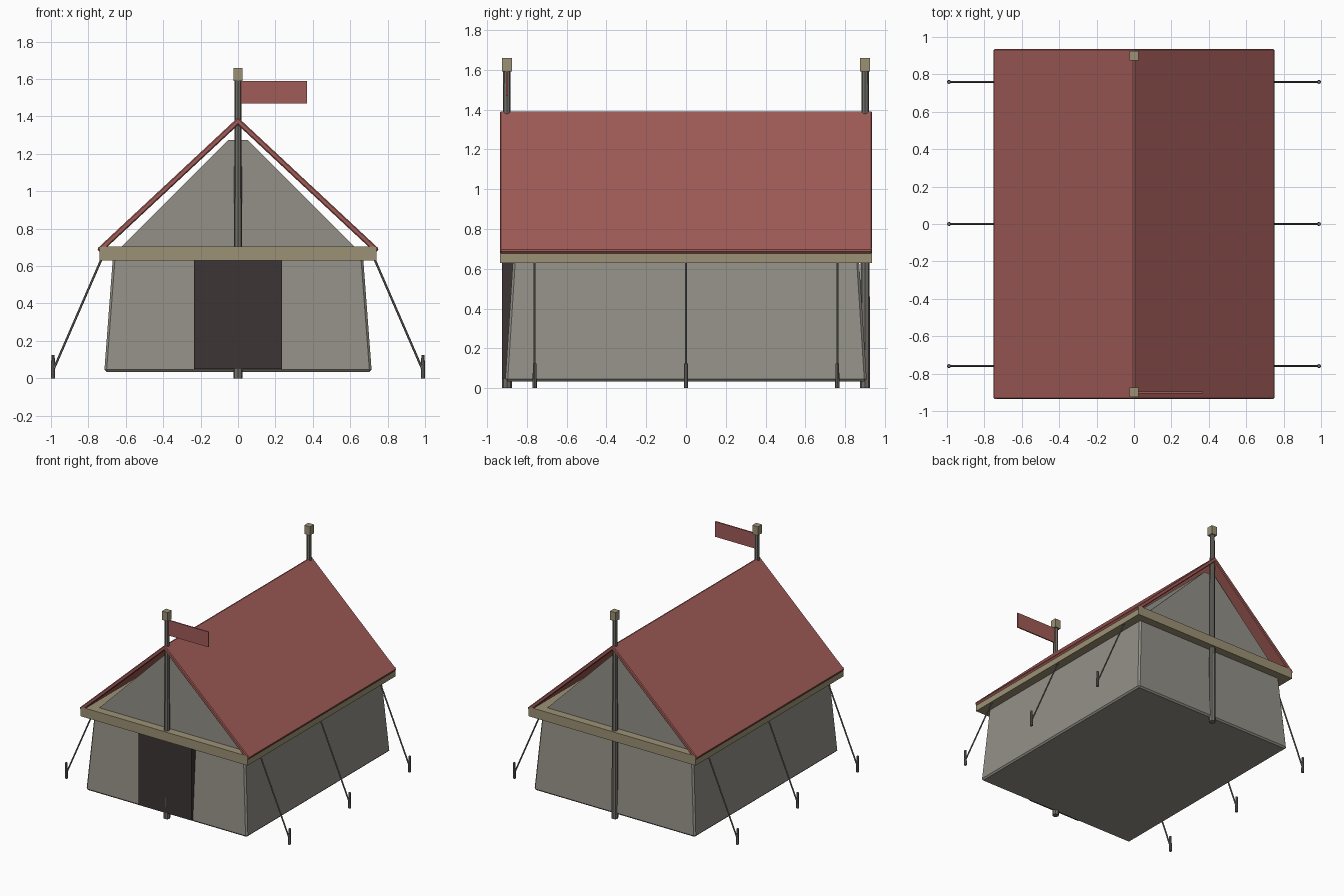
import bpy
import bmesh
from mathutils import Vector

cube = bpy.data.objects.get("Cube")
if cube:
    bpy.data.objects.remove(cube, do_unlink=True)


def material(name, rgb):
    """Flat colour given as 0-255 display values, stored as linear."""
    col = tuple((c / 255) ** 2.2 for c in rgb) + (1.0,)
    mat = bpy.data.materials.new(name)
    mat.use_nodes = True
    mat.diffuse_color = col
    shader = mat.node_tree.nodes["Principled BSDF"]
    shader.inputs["Base Color"].default_value = col
    shader.inputs["Roughness"].default_value = 0.9
    return mat


CANVAS = material("grey canvas", (146, 143, 134))
RED = material("red cloth", (160, 92, 88))
TRIM = material("tan trim", (154, 144, 116))
DARK = material("dark opening", (64, 56, 56))
POLE = material("grey wood", (112, 110, 104))


def finish(bm, name, mat, bevel=0.0):
    bmesh.ops.recalc_face_normals(bm, faces=bm.faces)
    mesh = bpy.data.meshes.new(name)
    bm.to_mesh(mesh)
    bm.free()
    mesh.materials.append(mat)
    obj = bpy.data.objects.new(name, mesh)
    bpy.context.collection.objects.link(obj)
    if bevel:
        mod = obj.modifiers.new("Soft edges", "BEVEL")
        mod.width = bevel
        mod.segments = 1
    return obj


def box(name, mat, lo, hi, bevel=0.0, top_inset=(0, 0)):
    """Box between two corners, optionally narrower at the top."""
    bm = bmesh.new()
    bmesh.ops.create_cube(bm, size=1)
    mid, size = (Vector(lo) + Vector(hi)) / 2, Vector(hi) - Vector(lo)
    for v in bm.verts:
        if v.co.z > 0:
            v.co.x *= 1 - 2 * top_inset[0] / size.x
            v.co.y *= 1 - 2 * top_inset[1] / size.y
        v.co = v.co * size + mid
    return finish(bm, name, mat, bevel)


def prism(name, mat, profile, y0, y1, bevel=0.0):
    """Extrude an x-z profile along y."""
    bm = bmesh.new()
    face = bm.faces.new([bm.verts.new((x, y0, z)) for x, z in profile])
    new = bmesh.ops.extrude_face_region(bm, geom=[face])["geom"]
    verts = [g for g in new if isinstance(g, bmesh.types.BMVert)]
    bmesh.ops.translate(bm, vec=(0, y1 - y0, 0), verts=verts)
    return finish(bm, name, mat, bevel)


def rod(name, mat, a, b, r1, r2, sides=8):
    """Tapered rod from a to b."""
    a, b = Vector(a), Vector(b)
    bm = bmesh.new()
    bmesh.ops.create_cone(bm, cap_ends=True, segments=sides,
                          radius1=r1, radius2=r2, depth=(b - a).length)
    turn = (b - a).to_track_quat("Z", "Y")
    for v in bm.verts:
        v.co = turn @ v.co + (a + b) / 2
    return finish(bm, name, mat)


# Canvas body, eave band and upper gable
box("canvas_walls", CANVAS, (-0.715, -0.908, 0.035), (0.715, 0.908, 0.66),
    bevel=0.012, top_inset=(0.047, 0.04))
box("eave_band", TRIM, (-0.74, -0.935, 0.63), (0.74, 0.935, 0.705))
prism("gable", CANVAS,
      [(-0.625, 0.70), (0.625, 0.70), (0.05, 1.275), (-0.05, 1.275)], -0.87, 0.87)

# Dark doorway, standing slightly proud of the front wall
box("doorway", DARK, (-0.235, -0.9235, 0.05), (0.235, -0.85, 0.64))

# Two sloping roof sheets meeting at the ridge
for side, s in (("left", 1), ("right", -1)):
    sheet = [(0, 1.395), (0.754, 0.692), (0.734, 0.67), (-0.02, 1.373)]
    prism("roof_" + side, RED, [(s * x, z) for x, z in sheet],
          -0.935, 0.935, bevel=0.006)

# End poles with square finials
for end, y in (("front", -0.9), ("back", 0.9)):
    rod(end + "_pole", POLE, (0, y, 0), (0, y, 1.6), 0.025, 0.018)
    box(end + "_finial", TRIM, (-0.025, y - 0.025, 1.59), (0.025, y + 0.025, 1.66))

# Pennant on the front pole
box("flag", RED, (0.015, -0.905, 1.468), (0.37, -0.895, 1.59))

# Guy ropes and pegs along both sides
for side, s in (("left", 1), ("right", -1)):
    for n, y in enumerate((-0.76, 0, 0.76), 1):
        rod(f"{side}_rope_{n}", POLE, (s * 0.72, y, 0.66), (s * 0.985, y, 0.05),
            0.006, 0.006, 6)
        rod(f"{side}_peg_{n}", POLE, (s * 0.989, y, 0), (s * 0.989, y, 0.125),
            0.011, 0.009)
